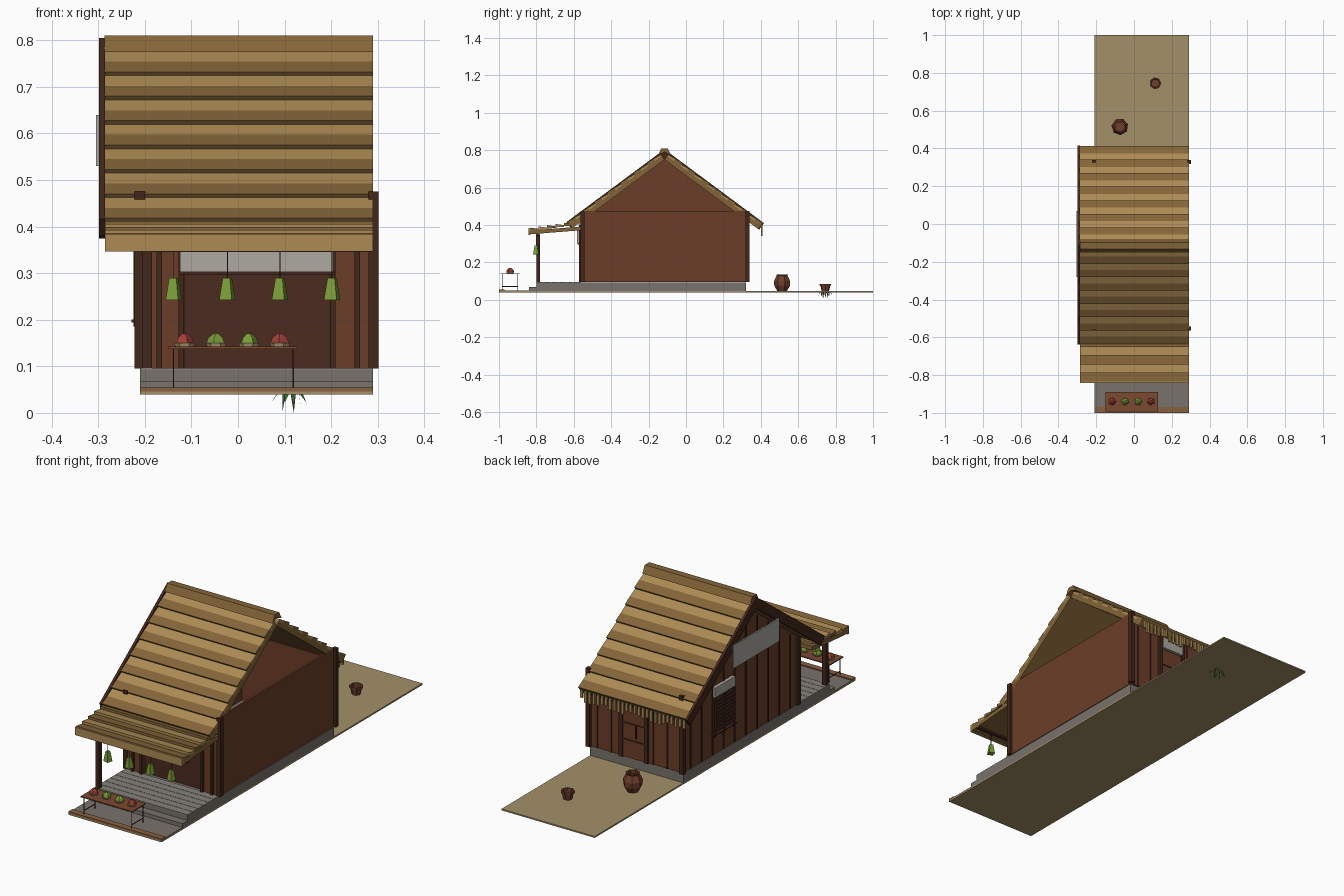
import bpy, bmesh, math, random
from mathutils import Vector

if "Cube" in bpy.data.objects:
    bpy.data.objects.remove(bpy.data.objects["Cube"])

random.seed(4)
COL = dict(sand=(.36, .28, .14), stone=(.19, .17, .15), deck=(.24, .22, .2), wall=(.15, .048, .022),
           dark=(.055, .02, .011), door=(.07, .024, .014), thatch=(.42, .26, .09), thatch2=(.23, .13, .04),
           sign=(.42, .4, .36), clay=(.16, .05, .025), table=(.2, .07, .03), green=(.2, .34, .04),
           leaf=(.05, .14, .03), red=(.35, .05, .04), tray=(.5, .38, .2), curb=(.25, .12, .05))


def mesh(name, verts, faces, col):
    bm = bmesh.new()
    vs = [bm.verts.new(v) for v in verts]
    for f in faces:
        bm.faces.new([vs[i] for i in f])
    bmesh.ops.recalc_face_normals(bm, faces=bm.faces)
    me = bpy.data.meshes.new(name)
    bm.to_mesh(me)
    bm.free()
    ob = bpy.data.objects.new(name, me)
    bpy.context.collection.objects.link(ob)
    mat = bpy.data.materials.get(col) or bpy.data.materials.new(col)
    mat.diffuse_color = (*COL[col], 1)
    mat.use_nodes = True
    mat.node_tree.nodes["Principled BSDF"].inputs["Base Color"].default_value = mat.diffuse_color
    me.materials.append(mat)
    return ob


def prism(name, profile, x0, x1, col):
    """Extrude a (y, z) profile from x0 to x1."""
    n = len(profile)
    verts = [(x, y, z) for x in (x0, x1) for y, z in profile]
    faces = [list(range(n)), list(range(n, 2 * n))]
    faces += [(i, (i + 1) % n, n + (i + 1) % n, n + i) for i in range(n)]
    return mesh(name, verts, faces, col)


def box(name, x0, x1, y0, y1, z0, z1, col):
    return prism(name, [(y0, z0), (y1, z0), (y1, z1), (y0, z1)], x0, x1, col)


def lathe(name, x, y, rings, n, col, phase=0.0):
    """Stack n-sided rings given as (radius, z)."""
    verts = [(x + r * math.cos(phase + 2 * math.pi * i / n), y + r * math.sin(phase + 2 * math.pi * i / n), z)
             for r, z in rings for i in range(n)]
    faces = [list(range(n)), list(range(len(verts) - n, len(verts)))]
    for k in range(len(rings) - 1):
        faces += [(k * n + i, k * n + (i + 1) % n, (k + 1) * n + (i + 1) % n, (k + 1) * n + i) for i in range(n)]
    return mesh(name, verts, faces, col)


# ground, pavement, plinth and step
box("ground", -.21, .29, -1, 1, .039, .046, "sand")
box("pavement", -.21, .29, -.97, -.8, .046, .05, "stone")
box("curb", -.21, .29, -1, -.97, .04, .055, "curb")
box("plinth", -.21, .29, -.8, .32, .046, .092, "stone")
box("step", -.21, .29, -.84, -.8, .046, .068, "stone")
for i in range(6):
    y = -.8 + i * .04
    box("porch_board", -.21, .29, y, y + .038, .092, .096, "deck")

# walls: the left gable is closed, the right one is open above the wall plate
RY, RZ, C, S = -.115, .75, .8026, .596
box("right_wall", .28, .29, -.56, .33, .095, .474, "wall")
prism("left_gable_wall", [(-.56, .095), (.33, .095), (.33, .42), (RY, RZ), (-.56, .42)], -.21, -.2, "wall")
box("back_wall", -.2, .28, .315, .325, .095, .425, "wall")
box("front_wall_left", -.2, -.115, -.56, -.55, .095, .42, "wall")
box("front_wall_right", .195, .28, -.56, -.55, .095, .42, "wall")
box("front_wall_header", -.115, .195, -.56, -.55, .3, .42, "wall")
box("front_doorway", -.115, .195, -.548, -.54, .095, .3, "door")
for x in (-.222, .28):
    for y in (-.565, .318):
        box("corner_post", x, x + .022, y, y + .022, .095, .475, "dark")
for i in range(10):
    y = -.5 + i * .085
    top = RZ - abs(y - RY) * S / C
    box("left_wall_batten", -.214, -.21, y, y + .006, .095, top - .008, "dark")
for i in range(6):
    x = -.13 + i * .075
    if not -.04 < x < .12:
        box("back_wall_batten", x, x + .006, .325, .329, .095, .42, "dark")

# back door and its panel above
box("back_door", -.01, .105, .325, .332, .097, .345, "wall")
for x in (-.03, .105):
    box("back_door_frame", x, x + .02, .325, .337, .095, .41, "dark")
for z in (.18, .26):
    box("back_door_rail", -.01, .105, .332, .335, z, z + .006, "dark")
box("back_door_handle", .03, .035, .332, .339, .2, .26, "dark")
box("back_blank_panel", -.01, .105, .325, .34, .35, .405, "sign")

# front frame and blank board
for x in (-.175, -.128, .197, .25):
    box("front_frame", x, x + .012, -.572, -.56, .095, .4, "dark")
box("front_blank_board", -.125, .205, -.582, -.573, .303, .375, "sign")
box("front_board_trim", -.128, .208, -.58, -.572, .297, .303, "dark")

# left window with louvres, and blank boards
box("window_back", -.213, -.21, -.05, .095, .19, .37, "door")
for y in (-.055, .02, .092):
    box("window_stile", -.224, -.21, y - .004, y + .008, .185, .375, "dark")
for i in range(9):
    z = .205 + i * .018
    prism("window_louvre", [(-.05, z), (.095, z), (.095, z + .009), (-.05, z + .009)], -.221, -.213, "dark")
box("window_sill", -.229, -.21, -.062, .107, .194, .2, "dark")
box("window_blank_panel", -.226, -.21, -.055, .1, .378, .425, "sign")
box("gable_blank_board", -.305, -.298, -.28, .07, .53, .64, "sign")


# main roof: distances run down the slope (d) and out from it (h)
def on_roof(s, d, h):
    return (RY + s * (d * C + h * S), RZ - d * S + h * C)


def slope_piece(name, s, d0, d1, low, h0, h1, x0, x1, col):
    prism(name, [on_roof(s, d0, low), on_roof(s, d1, low), on_roof(s, d1, h1), on_roof(s, d0, h0)], x0, x1, col)


for s, length in ((1, .625), (-1, .615)):
    slope_piece("roof_base", s, 0, length, 0, .024, .024, -.285, .29, "thatch2")
    step = length / 14
    for i in range(14):
        h = .038 if i % 2 else .033
        slope_piece("thatch_course", s, i * step, (i + 1) * step, .022, h, h + .005, -.285, .29,
                    "thatch2" if i % 2 else "thatch")
ends = [on_roof(1, .63, .044), (RY, RZ + .044 / C), on_roof(-1, .62, .044),
        on_roof(-1, .62, .0), (RY, RZ), on_roof(1, .63, .0)]
prism("gable_bargeboard", ends, -.298, -.285, "dark")
prism("ridge_cap", [(RY - .035, .775), (RY - .017, .81), (RY + .017, .81), (RY + .035, .775), (RY, .79)],
      -.287, .29, "thatch2")
for i in range(26):
    x = -.28 + i * .022
    box("eave_fringe", x, x + .013, .4, .408, .385 - random.uniform(.02, .045), .4, "thatch")

# porch awning: stepped strips on a thin slab
prism("awning_base", [(-.84, .35), (-.56, .372), (-.56, .392), (-.84, .37)], -.285, .29, "thatch2")
box("awning_front_board", -.285, .29, -.843, -.832, .346, .384, "thatch")
for i in range(6):
    y, z = -.835 + i * .046, .368 + i * .0065
    prism("awning_strip", [(y, z), (y + .046, z + .003), (y + .046, z + .012), (y, z + .018)],
          -.285, .29, "thatch" if i % 2 else "thatch2")
box("awning_beam", -.21, .29, -.8, -.784, .345, .357, "dark")
box("porch_post", -.205, -.185, -.8, -.78, .092, .35, "dark")

# hanging plants
for x in (-.138, -.023, .09, .202):
    lathe("hanging_plant", x, -.8, [(.02, .242), (.011, .29)], 4, "green", .5)
    box("plant_string", x - .001, x + .001, -.801, -.799, .29, .35, "dark")

# table with trays of produce
box("table_top", -.15, .127, -.992, -.89, .137, .142, "table")
for x in (-.14, .117):
    for y in (-.985, -.9):
        box("table_leg", x, x + .003, y, y + .003, .05, .137, "dark")
    box("table_stretcher", x, x + .003, -.985, -.9, .07, .073, "dark")
for i, x in enumerate((-.115, -.047, .023, .09)):
    lathe("produce_tray", x, -.94, [(.019, .142), (.023, .15)], 6, "tray", i)
    lathe("produce_pile", x, -.94, [(.021, .15), (.017, .161), (.006, .17)], 5,
          "red" if i in (0, 3) else "green", i * .7)

# clay jar
lathe("clay_jar", -.075, .515, [(.026, .046), (.043, .075), (.045, .1), (.03, .13), (.033, .136), (.024, .136),
                                (.024, .12)], 7, "clay", .3)

# potted plant: drooping leaves under the pot
PX, PY = .113, .745
lathe("plant_pot", PX, PY, [(.02, .046), (.027, .076), (.032, .076), (.032, .086), (.024, .086), (.022, .074)],
      7, "clay")
for i in range(10):
    a = i * 2 * math.pi / 10
    out = Vector((math.cos(a), math.sin(a), 0))
    side = Vector((-math.sin(a), math.cos(a), 0)) * .006
    r = .042 if i % 2 else .022
    base = Vector((PX, PY, .05)) + out * .008
    mid = base + out * r * .45 + Vector((0, 0, -.008))
    tip = Vector((PX, PY, .022 if i % 2 else (0 if i % 4 else .01))) + out * r
    up = Vector((0, 0, .003))
    mesh("plant_leaf", [base, mid + side, mid - side, tip, mid + up], [(0, 1, 4), (0, 4, 2), (1, 3, 4), (4, 3, 2),
                                                                       (0, 2, 1), (1, 2, 3)], "leaf")
